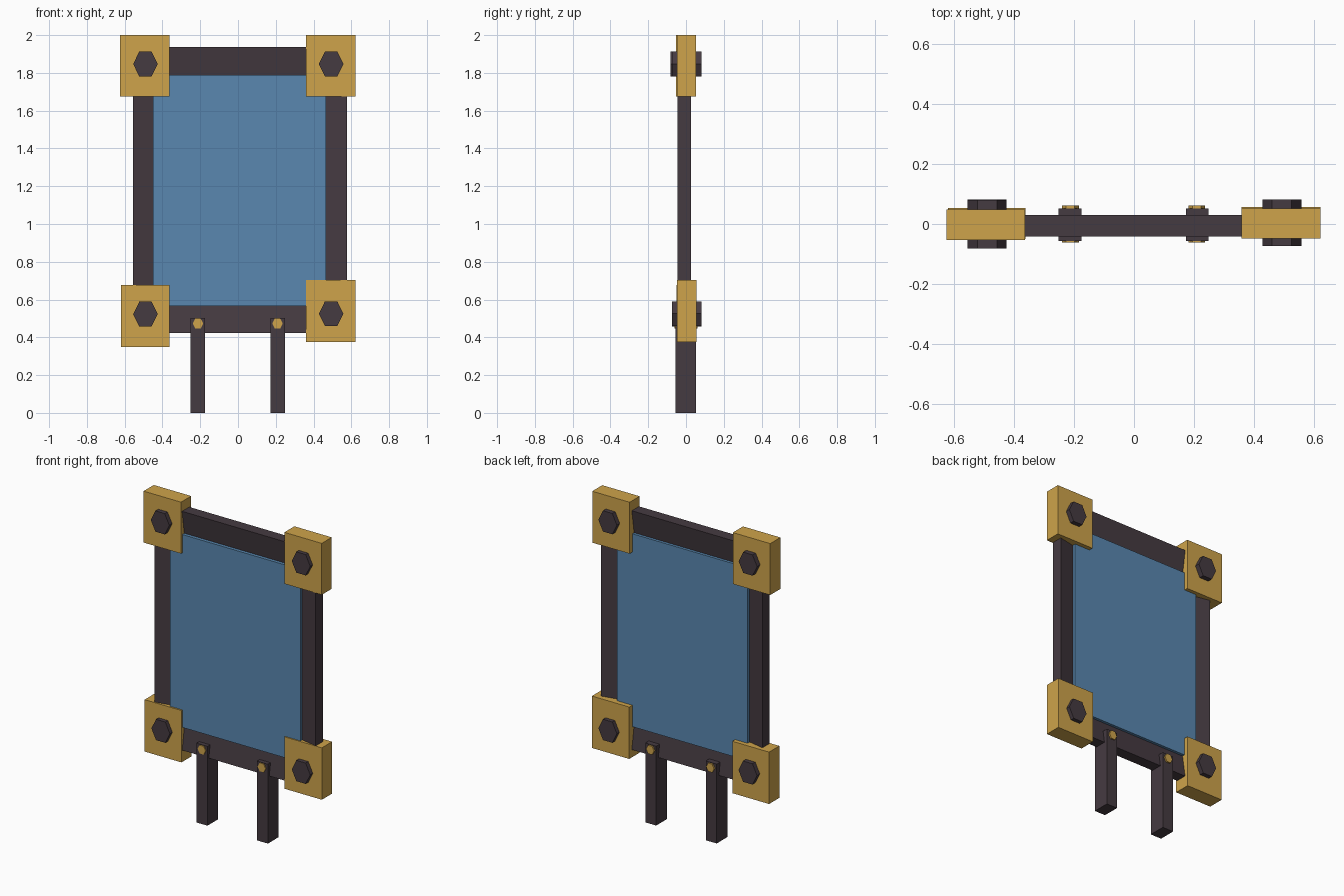
import bpy, bmesh, math
from mathutils import Vector

if "Cube" in bpy.data.objects:
    bpy.data.objects.remove(bpy.data.objects["Cube"])


def material(name, color):
    m = bpy.data.materials.new(name)
    m.diffuse_color = (*color, 1)
    m.use_nodes = True
    m.node_tree.nodes["Principled BSDF"].inputs["Base Color"].default_value = m.diffuse_color
    return m


GOLD = material("gold", (0.62, 0.37, 0.07))
DARK = material("dark_metal", (0.06, 0.043, 0.053))
BLUE = material("blue", (0.10, 0.245, 0.434))


def prism(name, ring, sweep, mat):
    """Solid made by sweeping a closed outline along a vector."""
    bm = bmesh.new()
    face = bm.faces.new([bm.verts.new(p) for p in ring])
    ext = bmesh.ops.extrude_face_region(bm, geom=[face], use_keep_orig=True)
    verts = [g for g in ext["geom"] if isinstance(g, bmesh.types.BMVert)]
    bmesh.ops.translate(bm, verts=verts, vec=Vector(sweep))
    bmesh.ops.recalc_face_normals(bm, faces=bm.faces)
    me = bpy.data.meshes.new(name)
    bm.to_mesh(me)
    bm.free()
    me.materials.append(mat)
    ob = bpy.data.objects.new(name, me)
    bpy.context.collection.objects.link(ob)
    return ob


def box(name, x, y, z, mat):
    ring = [(x[0], y[0], z[0]), (x[1], y[0], z[0]), (x[1], y[0], z[1]), (x[0], y[0], z[1])]
    return prism(name, ring, (0, y[1] - y[0], 0), mat)


def hex_bolt(name, x, z, w, h, y, mat):
    # hexagon with points left and right, stretched to height h
    ring = [(x + w / 2 * math.cos(i * math.pi / 3), y[0],
             z + h / math.sqrt(3) * math.sin(i * math.pi / 3)) for i in range(6)]
    return prism(name, ring, (0, y[1] - y[0], 0), mat)


def wedge_bar(name, outer, inner, yc, span, vertical):
    # thick at the outer edge, tapering towards the panel and running into it
    tip = inner + (inner - outer) * 0.2
    sec = [(outer, yc - 0.036), (tip, yc - 0.009), (tip, yc + 0.009), (outer, yc + 0.036)]
    length = span[1] - span[0]
    if vertical:
        return prism(name, [(a, y, span[0]) for a, y in sec], (0, 0, length), DARK)
    return prism(name, [(span[0], y, a) for a, y in sec], (length, 0, 0), DARK)


# Panel
box("panel", (-0.45, 0.467), (-0.04, 0.025), (0.567, 1.79), BLUE)

# Frame bars
wedge_bar("left_bar", -0.555, -0.45, -0.009, (0.5, 1.85), True)
wedge_bar("right_bar", 0.577, 0.467, -0.01, (0.5, 1.85), True)
wedge_bar("top_bar", 1.938, 1.79, -0.006, (-0.5, 0.5), False)
wedge_bar("bottom_bar", 0.423, 0.567, -0.006, (-0.5, 0.5), False)

# Corner blocks with their bolts
corners = [
    ("top_left", (-0.625, -0.363), (-0.053, 0.049), (1.674, 2.0), (-0.49, 1.847), (-0.081, 0.08)),
    ("top_right", (0.359, 0.621), (-0.048, 0.052), (1.674, 2.0), (0.493, 1.847), (-0.073, 0.081)),
    ("bottom_left", (-0.62, -0.362), (-0.05, 0.053), (0.349, 0.678), (-0.49, 0.523), (-0.075, 0.081)),
    ("bottom_right", (0.359, 0.621), (-0.047, 0.056), (0.374, 0.703), (0.493, 0.525), (-0.073, 0.081)),
]
for name, x, y, z, (bx, bz), by in corners:
    box(name + "_block", x, y, z, GOLD)
    hex_bolt(name + "_bolt", bx, bz, 0.13, 0.132, by, DARK)

# Legs with their small bolts
for side, x, bx in (("left", (-0.252, -0.175), -0.212), ("right", (0.173, 0.249), 0.209)):
    box(side + "_leg", x, (-0.056, 0.052), (0, 0.503), DARK)
    hex_bolt(side + "_leg_bolt", bx, 0.473, 0.056, 0.053, (-0.062, 0.062), GOLD)
